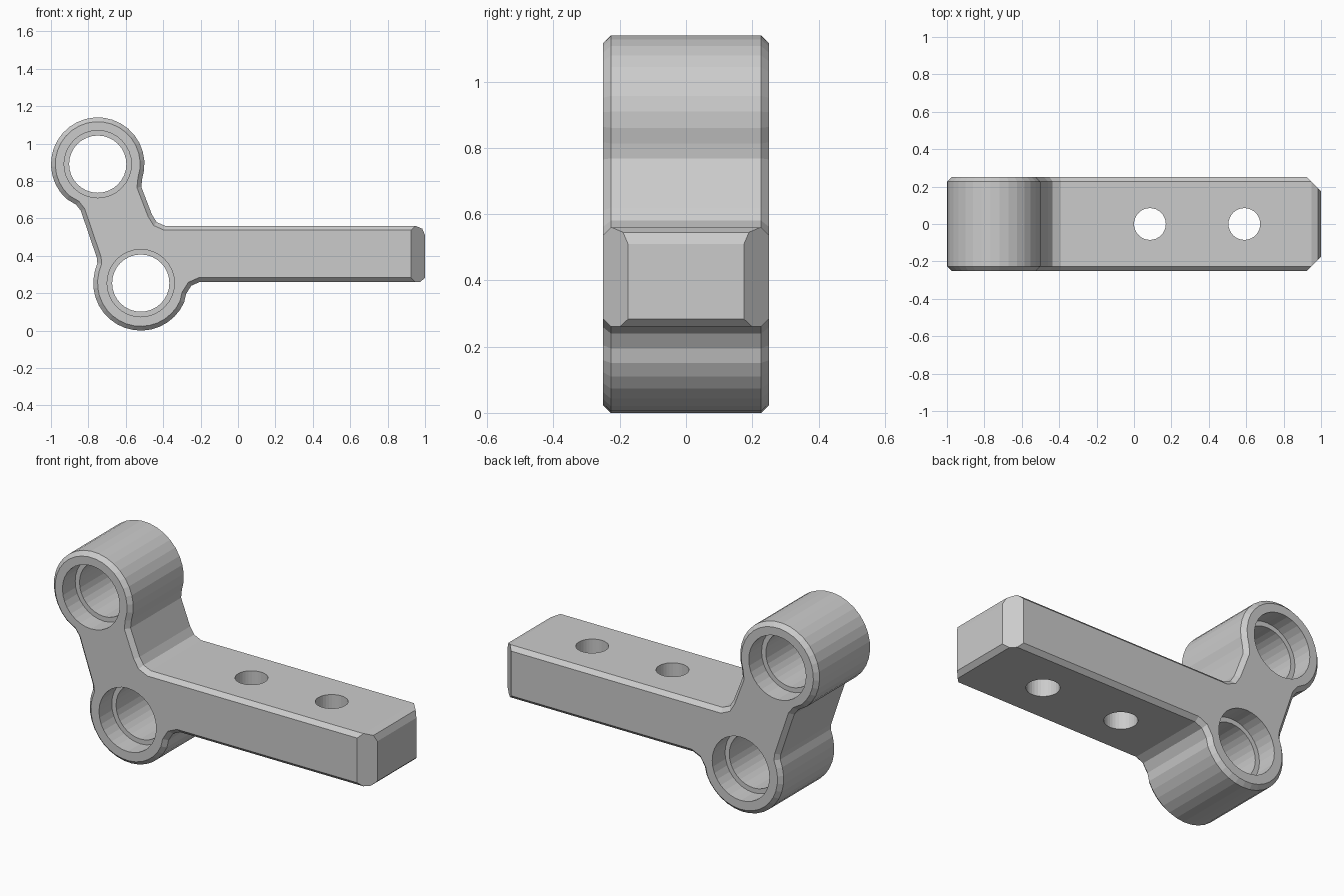
import bpy, bmesh
from math import radians, cos, sin, pi
from mathutils import Vector, Matrix

if "Cube" in bpy.data.objects:
    bpy.data.objects.remove(bpy.data.objects["Cube"])

HALF = 0.25                       # half thickness along y
UPPER, LOWER = (-0.75, 0.89), (-0.52, 0.254)


def arc(c, r, a0, a1, n):
    angles = [radians(a0 + (a1 - a0) * i / n) for i in range(n + 1)]
    return [(c[0] + r * cos(a), c[1] + r * sin(a)) for a in angles]


def link(bm, name):
    mesh = bpy.data.meshes.new(name)
    bm.to_mesh(mesh)
    bm.free()
    ob = bpy.data.objects.new(name, mesh)
    bpy.context.collection.objects.link(ob)
    return ob


def drill(target, center, radius, depth, axis):
    bm = bmesh.new()
    bmesh.ops.create_cone(bm, cap_ends=True, segments=32, radius1=radius,
                          radius2=radius, depth=depth)
    if axis == 'Y':
        bmesh.ops.rotate(bm, verts=bm.verts, matrix=Matrix.Rotation(pi / 2, 3, 'X'))
    bmesh.ops.translate(bm, verts=bm.verts, vec=center)
    cutter = link(bm, "hole_cutter")
    mod = target.modifiers.new("hole", 'BOOLEAN')
    mod.operation, mod.solver, mod.object = 'DIFFERENCE', 'EXACT', cutter
    bpy.context.view_layer.objects.active = target
    bpy.ops.object.modifier_apply(modifier=mod.name)
    bpy.data.objects.remove(cutter)


# Side outline: upper boss, left neck, lower boss, arm, right neck
outline = arc(UPPER, 0.25, -18, 228, 22)
outline += [(-0.865, 0.673), (-0.84, 0.64), (-0.755, 0.39), (-0.752, 0.36)]
outline += arc(LOWER, 0.254, 165, 336, 16)
outline += [(-0.278, 0.195), (-0.25, 0.24), (-0.205, 0.26)]
outline += [(0.975, 0.26), (1.0, 0.283), (1.0, 0.51), (0.985, 0.545), (0.95, 0.56)]
outline += [(-0.39, 0.56), (-0.435, 0.58), (-0.46, 0.62), (-0.517, 0.768)]

# Bracket body: extruded outline with chamfered front and back rims
bm = bmesh.new()
face = bm.faces.new([bm.verts.new((x, -HALF, z)) for x, z in outline])
ext = bmesh.ops.extrude_face_region(bm, geom=[face], use_keep_orig=True)
moved = [v for v in ext["geom"] if isinstance(v, bmesh.types.BMVert)]
bmesh.ops.translate(bm, verts=moved, vec=(0, 2 * HALF, 0))
bmesh.ops.recalc_face_normals(bm, faces=bm.faces)
rims = [e for e in bm.edges if abs(e.verts[0].co.y - e.verts[1].co.y) < 1e-5]
bmesh.ops.bevel(bm, geom=rims, offset=0.023, offset_type='OFFSET', segments=1,
                profile=0.5, affect='EDGES')

# Large chamfers on the two upright corners of the arm end
for s in (-1, 1):
    bmesh.ops.bisect_plane(bm, geom=bm.verts[:] + bm.edges[:] + bm.faces[:],
                           plane_co=Vector((0.925, s * HALF, 0)),
                           plane_no=Vector((1, s, 0)), clear_outer=True)
    bmesh.ops.holes_fill(bm, edges=[e for e in bm.edges if e.is_boundary], sides=0)
bmesh.ops.recalc_face_normals(bm, faces=bm.faces)
bracket = link(bm, "bracket")

# Bearing bores: narrow through hole plus a wide seat on each side
for x, z in (UPPER, LOWER):
    drill(bracket, (x, 0, z), 0.153, 0.8, 'Y')
    for s in (-1, 1):
        drill(bracket, (x, s * (0.135 + 0.1), z), 0.18, 0.2, 'Y')

# Bolt holes through the arm
for x in (0.085, 0.59):
    drill(bracket, (x, 0, 0.41), 0.085, 0.6, 'Z')
